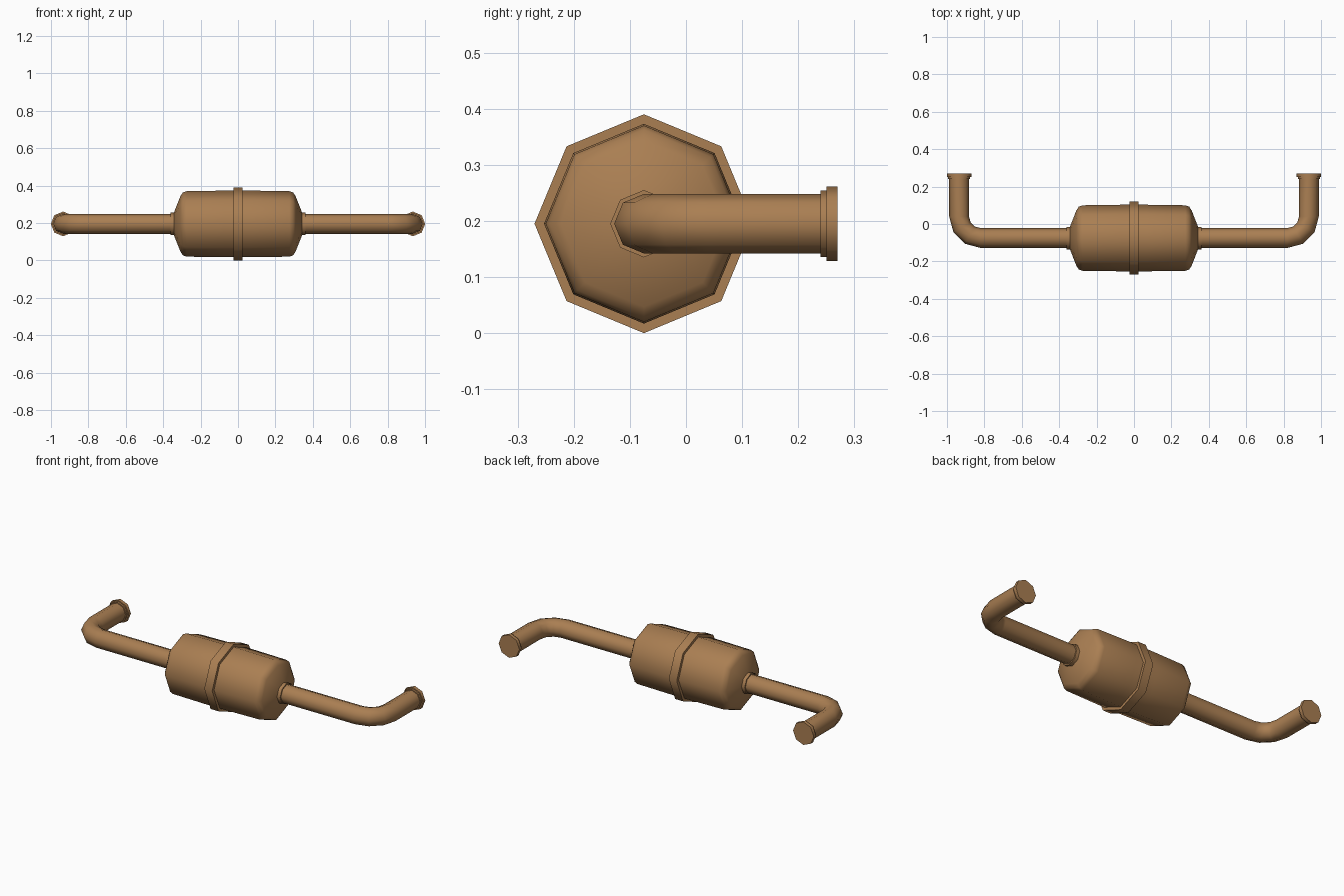
import bpy
import bmesh
from math import sin, cos, radians, tau
from mathutils import Vector

cube = bpy.data.objects.get("Cube")
if cube:
    bpy.data.objects.remove(cube, do_unlink=True)

SIDES = 8
Y, Z = -0.075, 0.195      # axis of the canister
END_X = 0.935             # axis of the end pipes
PIPE_R = 0.053
BEND_R = 0.115

metal = bpy.data.materials.new("brown metal")
colour = (0.40, 0.21, 0.085, 1)
metal.diffuse_color = colour
metal.use_nodes = True
metal.node_tree.nodes["Principled BSDF"].inputs["Base Color"].default_value = colour


def loft(name, rings, mirror=True):
    """Skin eight-sided rings, each given as (x, y, heading, radius)."""
    bm = bmesh.new()
    loops = []
    for x, y, heading, radius in rings:
        side = Vector((-sin(heading), cos(heading), 0))
        up = Vector((0, 0, 1))
        centre = Vector((x, y, Z))
        loops.append([bm.verts.new(centre + radius * (side * cos(tau * i / SIDES) + up * sin(tau * i / SIDES)))
                      for i in range(SIDES)])
    for a, b in zip(loops, loops[1:]):
        for i in range(SIDES):
            j = (i + 1) % SIDES
            bm.faces.new((a[i], a[j], b[j], b[i]))
    bm.faces.new(loops[0])
    bm.faces.new(loops[-1])
    bmesh.ops.recalc_face_normals(bm, faces=bm.faces)
    mesh = bpy.data.meshes.new(name)
    bm.to_mesh(mesh)
    bm.free()
    mesh.materials.append(metal)
    mesh.shade_smooth()
    mesh.set_sharp_from_angle(angle=radians(50))
    obj = bpy.data.objects.new(name, mesh)
    bpy.context.collection.objects.link(obj)
    if mirror:
        obj.modifiers.new("Mirror", "MIRROR")
    return obj


def along_x(profile):
    return [(x, Y, 0, r) for x, r in profile]


def along_y(profile):
    return [(END_X, y, radians(90), r) for y, r in profile]


# Canister with tapered, rounded shoulders
half = [(0.07, 0.178), (0.275, 0.175), (0.295, 0.168), (0.308, 0.148), (0.342, 0.062)]
loft("canister", along_x([(-x, r) for x, r in reversed(half)] + half), mirror=False)

# Raised band round the middle
loft("centre_band", along_x([(-0.025, 0.195), (0.025, 0.195)]), mirror=False)

# Collars where the pipes enter the canister
loft("pipe_collars", along_x([(0.335, 0.06), (0.362, 0.06)]))

# Pipes with a rounded right-angle bend towards the back
bend = []
for step in range(4):
    a = radians(30 * step)
    bend.append((END_X - BEND_R + BEND_R * sin(a), Y + BEND_R * (1 - cos(a)), a, PIPE_R))
loft("bent_pipes", along_x([(0.33, PIPE_R)]) + bend + along_y([(0.255, PIPE_R)]))

# Stepped flanges on the pipe ends
loft("flange_lips", along_y([(0.24, 0.059), (0.252, 0.059)]))
loft("end_flanges", along_y([(0.25, 0.066), (0.27, 0.066)]))
